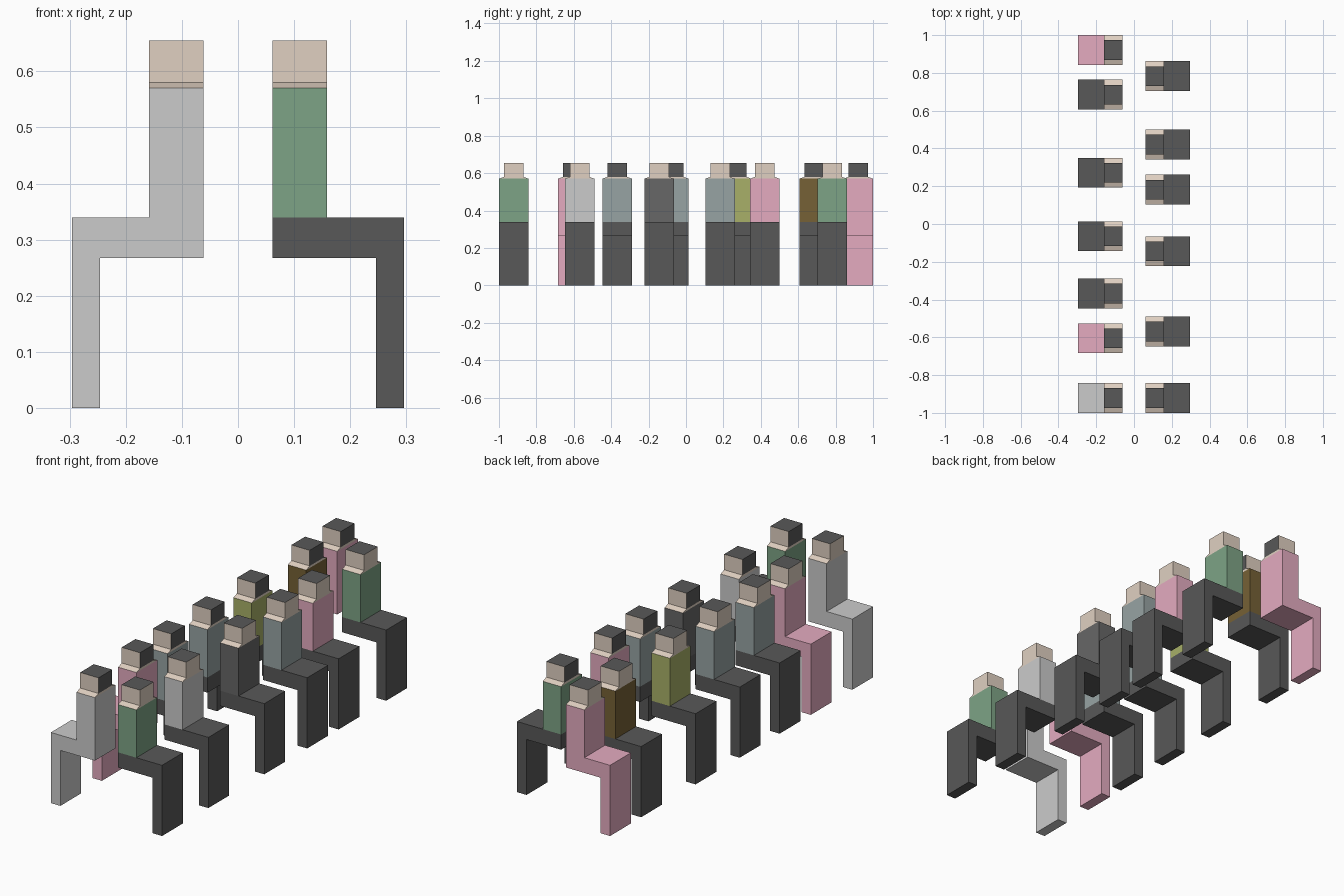
import bpy, bmesh

if "Cube" in bpy.data.objects:
    bpy.data.objects.remove(bpy.data.objects["Cube"])

# colours as seen on screen (0-255), turned into linear values below
COLOURS = {
    "skin": (196, 182, 169), "dark": (77, 77, 77), "pink": (200, 150, 168),
    "green": (110, 143, 117), "blue_grey": (132, 143, 143), "olive": (147, 154, 91),
    "brown": (103, 85, 47), "charcoal": (90, 90, 90),
}
MATS = {}
for key, rgb in COLOURS.items():
    MATS[key] = bpy.data.materials.new(key)
    lin = [((c / 255 / 0.875 + 0.055) / 1.055) ** 2.4 for c in rgb]
    MATS[key].diffuse_color = (*lin, 1)
MATS["light_grey"] = None                                # plain grey, no material

BACK, CHEST, KNEE, SHIN = 0.0615, 0.159, 0.296, 0.2455   # distances from the centre line
SEAT, THIGH, SHOULDER, NECK, CROWN = 0.267, 0.34, 0.57, 0.58, 0.655
BODY, HEAD = 0.079, 0.052                                # half widths along y


def prism(name, near, far, side, y, mats):
    """Solid between two matching outlines; side mirrors it across x."""
    bm = bmesh.new()
    a = [bm.verts.new((side * px, py, pz)) for px, py, pz in near]
    b = [bm.verts.new((side * px, py, pz)) for px, py, pz in far]
    bm.faces.new(a)
    bm.faces.new(b)
    n = len(a)
    for i in range(n):
        j = (i + 1) % n
        bm.faces.new((a[i], a[j], b[j], b[i]))
    bmesh.ops.recalc_face_normals(bm, faces=bm.faces)
    # second material (hair) on the top and on the back of the part
    if len(mats) > 1:
        for f in bm.faces:
            if f.normal.z > 0.9 or f.normal.x * side < -0.9:
                f.material_index = 1
    me = bpy.data.meshes.new(name)
    bm.to_mesh(me)
    bm.free()
    for m in mats:
        if MATS[m]:
            me.materials.append(MATS[m])
    ob = bpy.data.objects.new(name, me)
    ob.location.y = y
    bpy.context.collection.objects.link(ob)
    return ob


def side_outline(points, half):
    return [(x, -half, z) for x, z in points], [(x, half, z) for x, z in points]


def block(z0, z1):
    return [(BACK, z0), (CHEST, z0), (CHEST, z1), (BACK, z1)]


def person(side, y, top, legs):
    # bent legs: hips, thighs and shins in one profile
    outline = [(BACK, SEAT), (SHIN, SEAT), (SHIN, 0), (KNEE, 0), (KNEE, THIGH), (BACK, THIGH)]
    prism("legs", *side_outline(outline, BODY), side, y, [legs])
    # torso
    prism("torso", *side_outline(block(THIGH, SHOULDER), BODY), side, y, [top])
    # sloping shoulders
    slope = [(-BODY, SHOULDER), (BODY, SHOULDER), (HEAD, NECK), (-HEAD, NECK)]
    prism("shoulders", [(BACK, u, z) for u, z in slope],
          [(CHEST, u, z) for u, z in slope], side, y, ["skin"])
    # head with hair
    prism("head", *side_outline(block(NECK, CROWN), HEAD), side, y, ["skin", "dark"])


# left row faces -x, right row faces +x
LEFT = [(0.921, "pink", "pink"), (0.685, "brown", "dark"), (0.271, "olive", "dark"),
        (-0.065, "blue_grey", "dark"), (-0.368, "blue_grey", "dark"),
        (-0.605, "pink", "pink"), (-0.921, "light_grey", "light_grey")]
RIGHT = [(0.783, "green", "dark"), (0.421, "pink", "dark"), (0.182, "blue_grey", "dark"),
         (-0.144, "charcoal", "dark"), (-0.569, "light_grey", "dark"), (-0.921, "green", "dark")]
for side, row in ((-1, LEFT), (1, RIGHT)):
    for y, top, legs in row:
        person(side, y, top, legs)

for m in bpy.data.materials:
    if m.users and not m.is_grease_pencil:
        m.use_nodes = True
        m.node_tree.nodes["Principled BSDF"].inputs["Base Color"].default_value = m.diffuse_color
